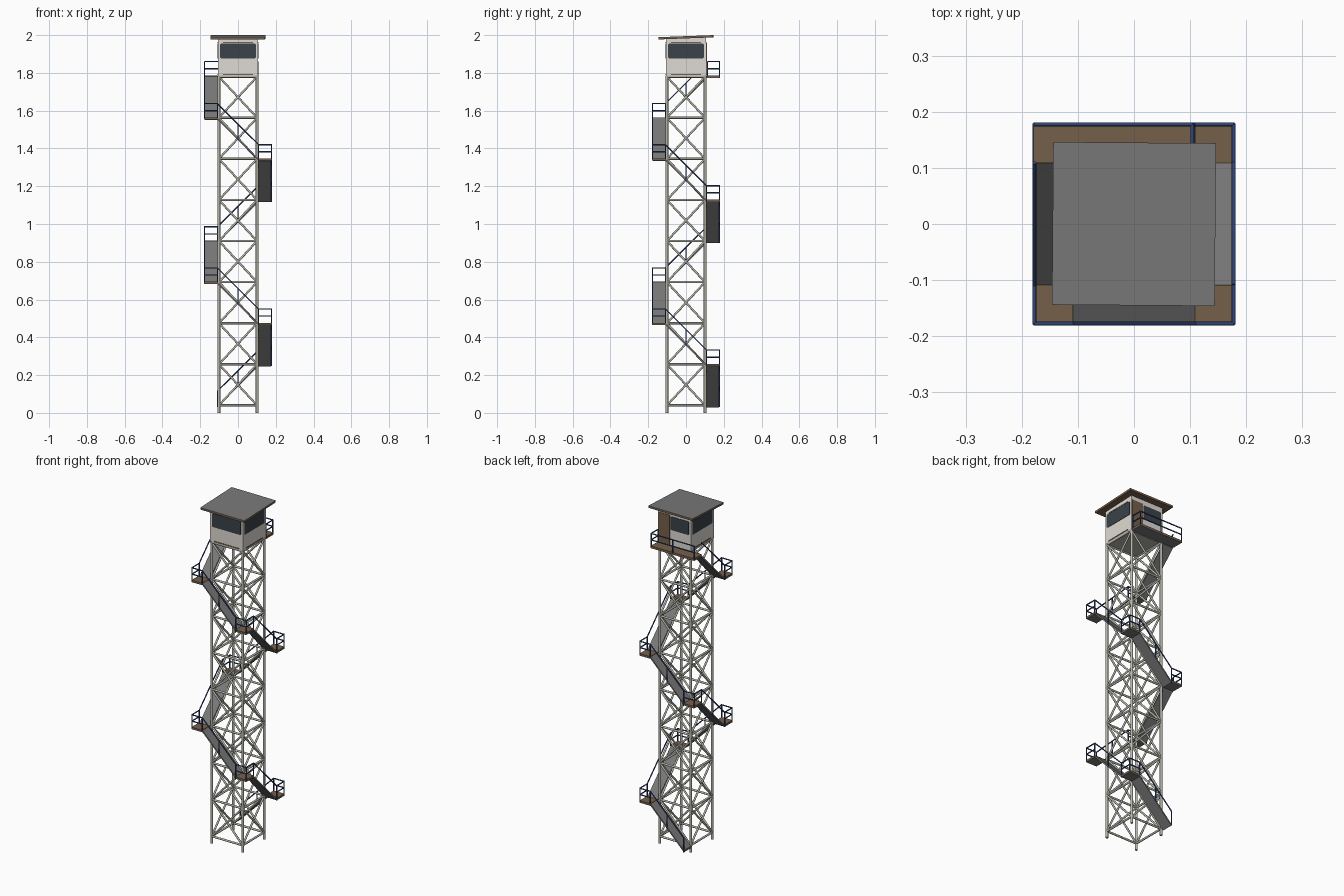
import bpy, bmesh, math
from mathutils import Vector, Matrix

if "Cube" in bpy.data.objects:
    bpy.data.objects.remove(bpy.data.objects["Cube"])


def mat(name, c):
    m = bpy.data.materials.new(name)
    m.diffuse_color = (*c, 1)
    m.use_nodes = True
    m.node_tree.nodes["Principled BSDF"].inputs["Base Color"].default_value = m.diffuse_color
    return m


STEEL = mat("pale_steel", (0.47, 0.47, 0.41))
GREY = mat("sheet_grey", (0.19, 0.19, 0.19))
WOOD = mat("brown_wood", (0.18, 0.115, 0.07))
NAVY = mat("navy_rail", (0.03, 0.06, 0.19))
WALL = mat("off_white_wall", (0.74, 0.71, 0.66))
GLASS = mat("dark_glass", (0.042, 0.055, 0.068))


def finish(bm, name, m, smooth=False):
    bmesh.ops.recalc_face_normals(bm, faces=bm.faces)
    for f in bm.faces:
        f.smooth = smooth and len(f.verts) == 4
    me = bpy.data.meshes.new(name)
    bm.to_mesh(me)
    bm.free()
    me.materials.append(m)
    ob = bpy.data.objects.new(name, me)
    bpy.context.collection.objects.link(ob)
    return ob


def beam(bm, p, q, r, n=16):
    """Straight round bar between two points."""
    p, q = Vector(p), Vector(q)
    d = q - p
    rot = d.to_track_quat('Z', 'Y').to_matrix().to_4x4()
    bmesh.ops.create_cone(bm, cap_ends=True, segments=n, radius1=r, radius2=r,
                          depth=d.length, matrix=Matrix.Translation((p + q) / 2) @ rot)


def prism(bm, pts, axis_vec):
    """Extrude a polygon along a vector."""
    f = bm.faces.new([bm.verts.new(p) for p in pts])
    ext = bmesh.ops.extrude_face_region(bm, geom=[f])
    bmesh.ops.translate(bm, vec=axis_vec, verts=[v for v in ext['geom'] if isinstance(v, bmesh.types.BMVert)])


def box(bm, x0, x1, y0, y1, z0, z1):
    prism(bm, [(x0, y0, z0), (x1, y0, z0), (x1, y1, z0), (x0, y1, z0)], (0, 0, z1 - z0))


def side(k):
    """Side k, clockwise from the back: back, right, front, left."""
    return Matrix.Rotation(-k * math.pi / 2, 4, 'Z')


L, Z0, H = 0.101, 0.04, 0.2175      # leg offset, first level, bay height
IN, OUT, RH = 0.109, 0.179, 0.075   # stair inner/outer edge, rail height

# Tower legs
bm = bmesh.new()
for sx in (-1, 1):
    for sy in (-1, 1):
        beam(bm, (sx * L, sy * L, 0), (sx * L, sy * L, 1.785), 0.0072)
finish(bm, "tower_legs", STEEL, True)

# Horizontal rings and crossed bracing
bm = bmesh.new()
for k in range(4):
    M = side(k)
    for i in range(9):
        z = Z0 + i * H
        beam(bm, M @ Vector((-L, L, z)), M @ Vector((L, L, z)), 0.0058)
        if i < 8:
            beam(bm, M @ Vector((-L, L, z)), M @ Vector((L, L, z + H)), 0.0055)
            beam(bm, M @ Vector((L, L, z)), M @ Vector((-L, L, z + H)), 0.0055)
finish(bm, "tower_bracing", STEEL, True)

# Eight stair flights winding round the tower, with landings and rails
stairs, decks, plates, rails = (bmesh.new() for _ in range(4))
R = 0.0034
e = OUT - 0.0015
for i in range(8):
    M = side(i)
    z = Z0 + i * H
    # flight
    pts = [(-IN, IN, z), (IN, IN, z + H), (IN, IN, z + H - 0.011), (-IN, IN, z - 0.011)]
    prism(stairs, [M @ Vector(p) for p in pts], M @ Vector((0, OUT - IN - 0.003, 0)))
    # sloping handrail and posts
    beam(rails, M @ Vector((-IN, e, z + RH)), M @ Vector((IN, e, z + H + RH)), R)
    for t in (0, 0.5):
        x = -IN + 2 * IN * t
        beam(rails, M @ Vector((x, e, z + H * t - 0.01)), M @ Vector((x, e, z + H * t + RH)), R)
    # corner landing
    if i < 7:
        zt = z + H
        a, b = M @ Vector((IN, IN, 0)), M @ Vector((OUT, OUT, 0))
        xs, ys = sorted((a.x, b.x)), sorted((a.y, b.y))
        box(decks, *xs, *ys, zt - 0.007, zt + 0.002)
        box(plates, *xs, *ys, zt - 0.010, zt - 0.007)
        c = [M @ Vector(p) for p in ((IN, e, zt), (e, e, zt), (e, IN, zt))]
        for p in c:
            beam(rails, p, p + Vector((0, 0, RH)), R)
        for h in (RH / 2, RH):
            up = Vector((0, 0, h))
            beam(rails, c[0] + up, c[1] + up, R)
            beam(rails, c[1] + up, c[2] + up, R)

# Top deck behind the cabin and its rails
zt = Z0 + 8 * H
box(decks, -OUT, 0.106, IN, OUT, zt - 0.003, zt + 0.006)
box(plates, -OUT, 0.106, IN, OUT, zt - 0.007, zt - 0.003)
c = [Vector(p) for p in ((-e, IN, zt), (-e, e, zt), (-0.037, e, zt), (0.104, e, zt), (0.104, IN + 0.005, zt))]
for j, p in enumerate(c):
    if j:
        beam(rails, p, p + Vector((0, 0, 0.08)), R)
        if j != 1:
            for h in (0.042, 0.08):
                beam(rails, c[j - 1] + Vector((0, 0, h)), p + Vector((0, 0, h)), R)
finish(stairs, "stair_flights", GREY)
finish(decks, "landing_boards", WOOD)
finish(plates, "landing_undersides", GREY)
finish(rails, "handrails", NAVY, True)

# Cabin floor and walls, with the top cut to the roof slope
C = 0.107
bm = bmesh.new()
box(bm, -C, C, -C, C, 1.780, 1.787)
finish(bm, "cabin_floor", STEEL)
bm = bmesh.new()
prism(bm, [(-C, -C, 1.787), (-C, C, 1.787), (-C, C, 1.988), (-C, -C, 1.979)], (2 * C, 0, 0))
finish(bm, "cabin_walls", WALL)

# Windows on every side (the back one is shorter, beside the door), trims and door
wins, trim = bmesh.new(), bmesh.new()
for k in range(4):
    M = side(k)
    x0, x1 = (-0.094, 0.025) if k == 0 else (-0.094, 0.094)
    zb, ztop, c = 1.876, 1.956, 0.005
    pts = [(x0 + c, zb), (x1 - c, zb), (x1, zb + c), (x1, ztop - c),
           (x1 - c, ztop), (x0 + c, ztop), (x0, ztop - c), (x0, zb + c)]
    prism(wins, [M @ Vector((x, C - 0.001, z)) for x, z in pts], M @ Vector((0, 0.003, 0)))
    if k:
        for z in (1.789, 1.957):
            pts = [(-0.08, z), (0.08, z), (0.08, z + 0.006), (-0.08, z + 0.006)]
            prism(trim, [M @ Vector((x, C - 0.001, z)) for x, z in pts], M @ Vector((0, 0.003, 0)))
finish(wins, "cabin_windows", GLASS)
finish(trim, "cabin_trim", WOOD)
bm = bmesh.new()
box(bm, 0.031, 0.102, C - 0.001, C + 0.003, 1.788, 1.962)
finish(bm, "cabin_door", WOOD)

# Roof: wooden slab under a grey sheet, sloping up to the back
E = 0.145


def roof(name, lo, hi, m):
    bm = bmesh.new()
    f, b = 1.977, 1.988
    prism(bm, [(-E, -E, f + lo), (-E, E, b + lo), (-E, E, b + hi), (-E, -E, f + hi)], (2 * E, 0, 0))
    bmesh.ops.rotate(bm, verts=bm.verts, matrix=Matrix.Rotation(-0.008, 3, 'Z'))
    finish(bm, name, m)


roof("roof_boards", 0, 0.009, WOOD)
roof("roof_sheet", 0.009, 0.012, GREY)
